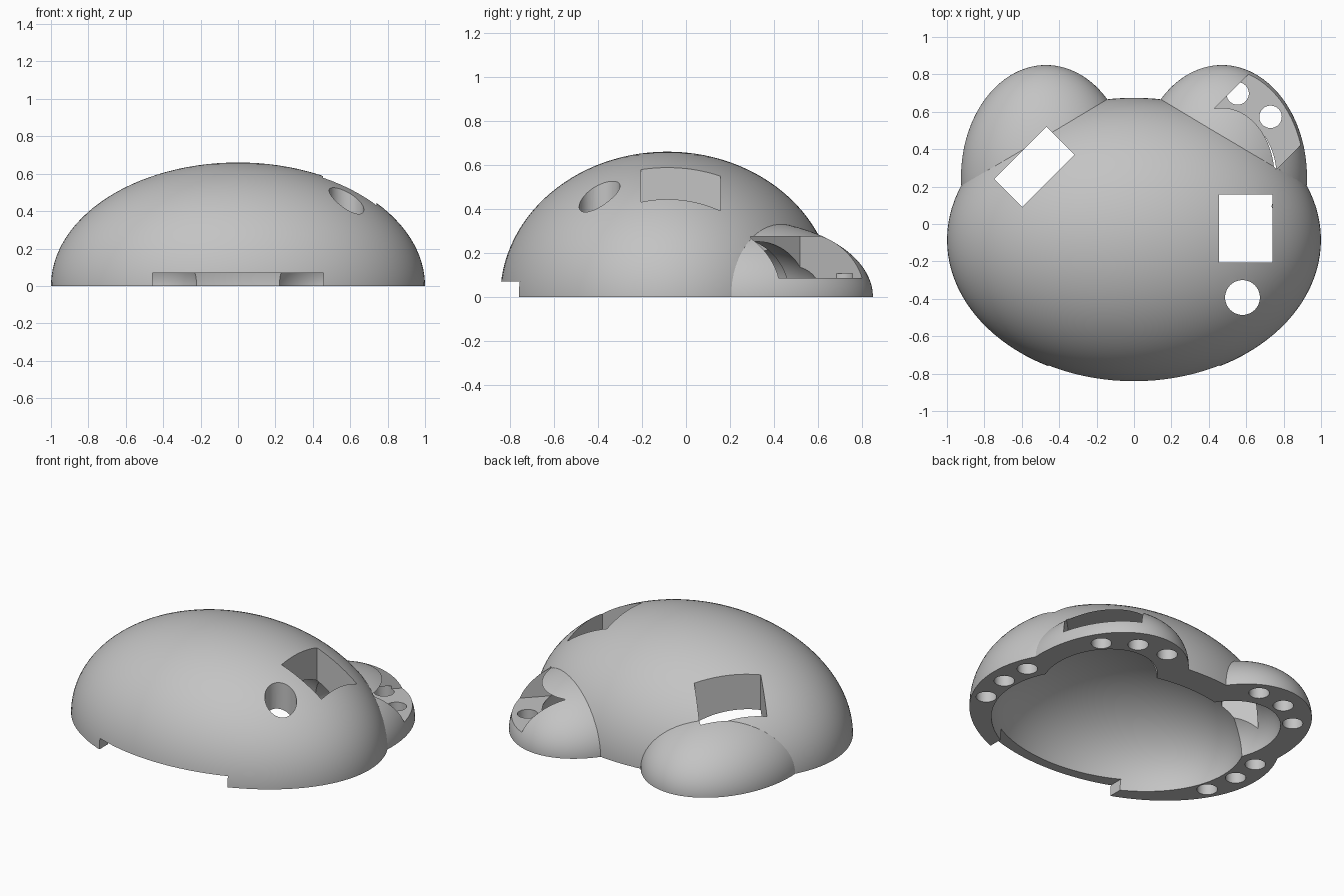
import bpy, bmesh, math
from mathutils import Matrix, Vector

cube = bpy.data.objects.get("Cube")
if cube:
    bpy.data.objects.remove(cube, do_unlink=True)

grey = bpy.data.materials.new("plain_grey")
grey.use_nodes = True
colour = (0.55, 0.55, 0.55, 1)
grey.diffuse_color = colour
grey.node_tree.nodes["Principled BSDF"].inputs["Base Color"].default_value = colour


def finish(name, bm):
    mesh = bpy.data.meshes.new(name)
    bm.to_mesh(mesh)
    bm.free()
    mesh.materials.append(grey)
    obj = bpy.data.objects.new(name, mesh)
    bpy.context.collection.objects.link(obj)
    return obj


def ellipsoid(name, centre, radii):
    bm = bmesh.new()
    matrix = Matrix.Translation(centre) @ Matrix.Diagonal((*radii, 1))
    bmesh.ops.create_uvsphere(bm, u_segments=112, v_segments=57, radius=1, matrix=matrix)
    return finish(name, bm)


def box(name, low, high, turn=0):
    """Box between two corners, then turned about the vertical axis."""
    low, high = Vector(low), Vector(high)
    bm = bmesh.new()
    matrix = (Matrix.Rotation(math.radians(turn), 4, "Z")
              @ Matrix.Translation((low + high) / 2)
              @ Matrix.Diagonal((*(high - low), 1)))
    bmesh.ops.create_cube(bm, size=1, matrix=matrix)
    return finish(name, bm)


def cylinder(name, x, y, radius, bottom, top):
    bm = bmesh.new()
    bmesh.ops.create_cone(bm, cap_ends=True, segments=48, radius1=radius, radius2=radius,
                          depth=top - bottom,
                          matrix=Matrix.Translation((x, y, (bottom + top) / 2)))
    return finish(name, bm)


def combine(target, tool, operation):
    """Apply a boolean and discard the tool."""
    tool.hide_render = True
    mod = target.modifiers.new(tool.name, "BOOLEAN")
    mod.operation = operation
    mod.solver = "EXACT"
    mod.object = tool
    bpy.context.view_layer.objects.active = target
    bpy.ops.object.modifier_apply(modifier=mod.name)
    bpy.data.objects.remove(tool, do_unlink=True)


# Outer domes: wide body and two rear lobes
shell = ellipsoid("domed_shell", (0, -0.085, 0), (1, 0.76, 0.66))
for side in (-1, 1):
    combine(shell, ellipsoid("lobe", (side * 0.47, 0.25, 0), (0.455, 0.6, 0.35)), "UNION")

# Flat underside
combine(shell, box("ground_cut", (-2, -2, -2), (2, 2, 0)), "DIFFERENCE")

# Hollow inside
cutters = [ellipsoid("body_cavity", (0, -0.145, 0), (0.805, 0.64, 0.5))]
for side in (-1, 1):
    cutters.append(ellipsoid("lobe_cavity", (side * 0.47, 0.25, 0), (0.31, 0.37, 0.26)))

# Blind round sockets in the rim, mirrored
sockets = [(0.73, 0.573), (0.554, 0.698), (0.351, 0.72),
           (0.87, 0.066), (0.883, -0.128), (0.843, -0.339)]
for side in (-1, 1):
    for x, y in sockets:
        cutters.append(cylinder("socket", side * x, y, 0.06, -0.2, 0.105))

# Openings: front notch, two windows, round port and the slot in the left lobe
cutters += [
    box("front_notch", (-0.457, -1, -0.2), (0.457, -0.3, 0.07)),
    box("side_window", (0.455, -0.205, 0.08), (0.74, 0.157, 1)),
    box("rear_window", (-0.358, 0.486, 0.08), (0.037, 0.698, 1), 45),
    cylinder("round_port", 0.58, -0.393, 0.093, 0.05, 1),
    box("lobe_slot", (0.6, -0.332, 0.085), (1.5, 0.134, 0.275), 45),
]
for cutter in cutters:
    combine(shell, cutter, "DIFFERENCE")

# Smooth domes with crisp cut edges
bpy.ops.object.select_all(action="DESELECT")
shell.select_set(True)
bpy.context.view_layer.objects.active = shell
bpy.ops.object.shade_smooth_by_angle(angle=math.radians(25))
